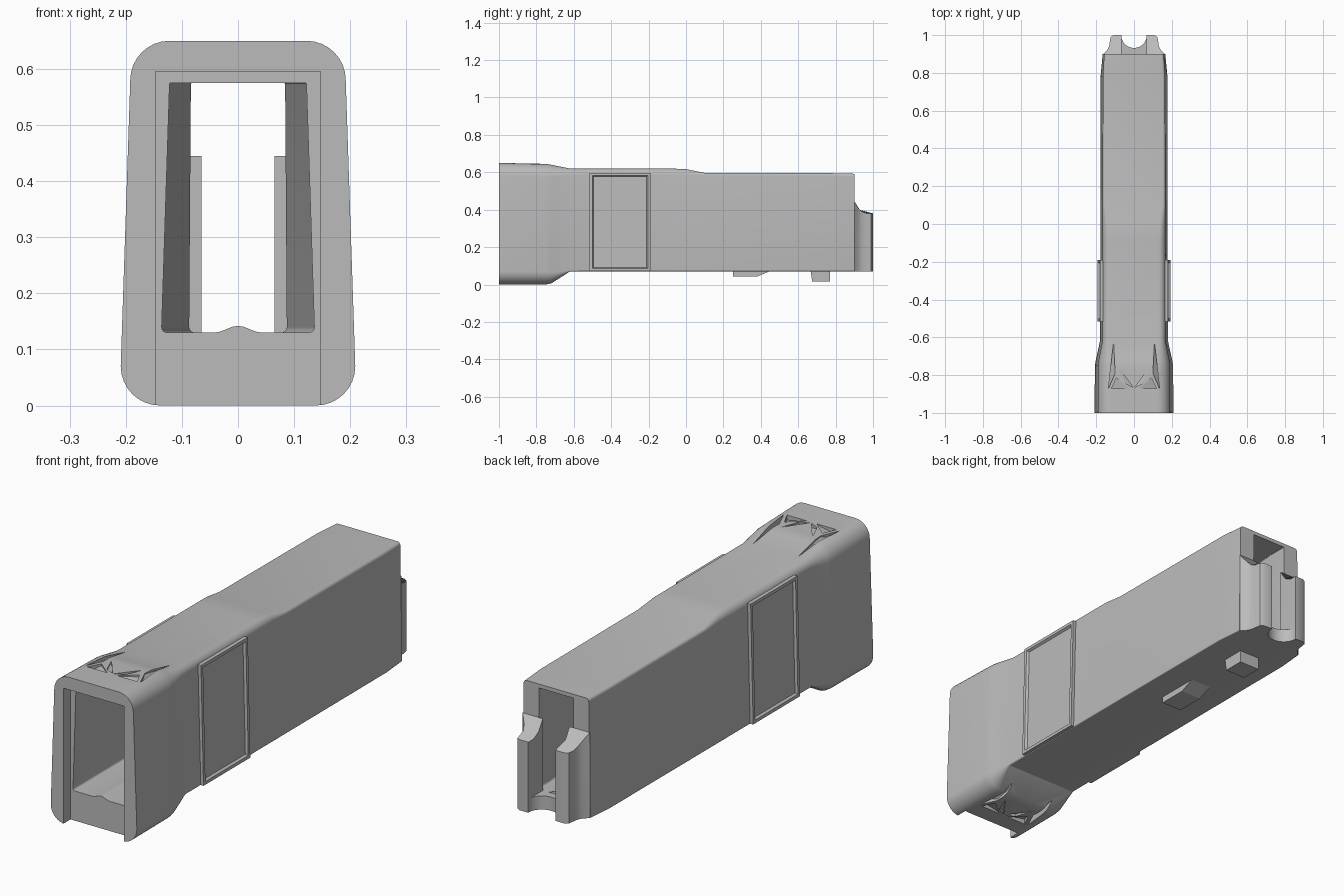
import bpy, bmesh, math
from mathutils import Vector

cube = bpy.data.objects.get("Cube")
if cube:
    bpy.data.objects.remove(cube, do_unlink=True)

grey = bpy.data.materials.new("plain_grey")
grey.use_nodes = True
COLOUR = (0.5, 0.5, 0.5, 1)
grey.diffuse_color = COLOUR
grey.node_tree.nodes["Principled BSDF"].inputs["Base Color"].default_value = COLOUR


def finish(name, bm):
    bmesh.ops.recalc_face_normals(bm, faces=bm.faces[:])
    mesh = bpy.data.meshes.new(name)
    bm.to_mesh(mesh)
    bm.free()
    mesh.materials.append(grey)
    obj = bpy.data.objects.new(name, mesh)
    bpy.context.collection.objects.link(obj)
    return obj


def loft(name, rings):
    """Skin a list of equal-length closed rings and cap both ends."""
    bm = bmesh.new()
    loops = [[bm.verts.new(p) for p in ring] for ring in rings]
    n = len(loops[0])
    for a, b in zip(loops, loops[1:]):
        for i in range(n):
            j = (i + 1) % n
            bm.faces.new((a[i], a[j], b[j], b[i]))
    bm.faces.new(loops[0])
    bm.faces.new(loops[-1])
    return finish(name, bm)


def box(name, x, y, z):
    corners = [(x[0], y[0]), (x[1], y[0]), (x[1], y[1]), (x[0], y[1])]
    return loft(name, [[(*c, h) for c in corners] for h in z])


def section(y, z0, z1, wb, wt, rb, rt, bump=0, steps=8):
    """Rounded trapezoid in the xz plane, with an optional floor bump."""
    half = []
    for i in range(5):
        t = i / 4
        half.append((0.042 * t, z0 + bump * (1 + math.cos(math.pi * t)) / 2))
    for w, z, r, start in ((wb, z0 + rb, rb, -90), (wt, z1 - rt, rt, 0)):
        for i in range(steps + 1):
            a = math.radians(start + 90 * i / steps)
            half.append((w - r + r * math.cos(a), z + r * math.sin(a)))
    left = [(-x, z) for x, z in reversed(half[1:])]
    return [Vector((x, y, z)) for x, z in half + left]


def cut(target, cutter):
    mod = target.modifiers.new("cut", "BOOLEAN")
    mod.operation = "DIFFERENCE"
    mod.solver = "EXACT"
    mod.object = cutter
    bpy.context.view_layer.objects.active = target
    bpy.ops.object.modifier_apply(modifier=mod.name)
    bpy.data.objects.remove(cutter, do_unlink=True)


def smooth(obj, angle=30):
    bpy.ops.object.select_all(action="DESELECT")
    obj.select_set(True)
    bpy.context.view_layer.objects.active = obj
    bpy.ops.object.shade_smooth_by_angle(angle=math.radians(angle))


# Long outer housing: flared front, straight body, lower rear
housing = loft("housing", [section(*s) for s in (
    (-1.0, 0, 0.65, 0.209, 0.192, 0.07, 0.07),
    (-0.75, 0, 0.645, 0.207, 0.19, 0.07, 0.07),
    (-0.72, 0.006, 0.64, 0.202, 0.187, 0.06, 0.065),
    (-0.62, 0.07, 0.62, 0.18, 0.167, 0.006, 0.035),
    (-0.08, 0.07, 0.62, 0.178, 0.166, 0.004, 0.035),
    (0.0, 0.07, 0.617, 0.178, 0.166, 0.004, 0.03),
    (0.1, 0.07, 0.597, 0.178, 0.166, 0.004, 0.014),
    (0.78, 0.07, 0.595, 0.177, 0.165, 0.004, 0.014),
    (0.9, 0.07, 0.592, 0.166, 0.158, 0.004, 0.014))])

# Hollow interior, narrowing towards the rear, and the shallow front recess
cavity = loft("cavity_cutter", [section(*s) for s in (
    (-1.1, 0.13, 0.575, 0.136, 0.122, 0.01, 0.003, 0.012),
    (0.3, 0.13, 0.575, 0.136, 0.122, 0.01, 0.003, 0.012),
    (0.82, 0.13, 0.575, 0.087, 0.084, 0.01, 0.003, 0.012),
    (1.1, 0.13, 0.575, 0.087, 0.084, 0.01, 0.003, 0.012))])
cut(housing, cavity)
cut(housing, box("recess_cutter", (-0.147, 0.147), (-1.1, -0.95), (-0.1, 0.595)))

# Faceted dents in the top and underside of the flared front: x, y, depth
DENTS = (
    ((0.135, -0.87, 0.03), (0.108, -0.62, 0.033), (0.1, -0.79, 0.008)),
    ((0.12, -0.872, 0.025), (0.025, -0.872, 0.006), (0.092, -0.815, 0.012)),
    ((0.004, -0.865, 0.022), (0.075, -0.77, 0.008), (0.045, -0.845, 0.01)))
for side in (1, -1):
    for tri in DENTS:
        top = [[(side * x, y, 0.7) for x, y, d in tri],
               [(side * x, y, 0.65 - d) for x, y, d in tri]]
        base = [[(side * x, y, -0.05) for x, y, d in tri],
                [(side * x, y, d) for x, y, d in tri]]
        cut(housing, loft("top_dent_cutter", top))
        cut(housing, loft("base_dent_cutter", base))
smooth(housing)


# Raised bordered panel on each side, following the slope of the wall
def side_panel(name, side):
    def wall(z):
        return 0.179 - (z - 0.07) * 0.023
    bm = bmesh.new()
    rows = ((-0.515, 0.072), (-0.19, 0.072), (-0.19, 0.597), (-0.515, 0.597))
    inner = [bm.verts.new((side * (wall(z) - 0.015), y, z)) for y, z in rows]
    outer = [bm.verts.new((side * (wall(z) + 0.014), y, z)) for y, z in rows]
    for i in range(4):
        j = (i + 1) % 4
        bm.faces.new((inner[i], inner[j], outer[j], outer[i]))
    bm.faces.new(inner)
    face = bm.faces.new(outer)
    bmesh.ops.recalc_face_normals(bm, faces=bm.faces[:])
    for thickness, depth in ((0.014, 0), (0.006, -0.01)):
        bmesh.ops.inset_individual(bm, faces=[face], thickness=thickness,
                                   depth=depth, use_even_offset=True)
    finish(name, bm)


side_panel("left_panel", 1)
side_panel("right_panel", -1)


# Rear posts with a swept top and fluted outer side
def post_top(y):
    return 0.38 + 0.065 * max(0, (0.965 - y) / 0.065) ** 2


POST = [(0.065, 0.9), (0.065, 0.93), (0.065, 0.965), (0.066, 1.0), (0.108, 1.0),
        (0.124, 0.99), (0.128, 0.965), (0.132, 0.94), (0.142, 0.92), (0.163, 0.9)]
for name, side in (("left_rear_post", 1), ("right_rear_post", -1)):
    post = loft(name, [[(side * x, y, 0.07) for x, y in POST],
                       [(side * x, y, post_top(y)) for x, y in POST]])
    smooth(post, 35)

# Rear floor between the posts with a round notch
notch = [(0.068 * math.cos(a), 1.0 - 0.068 * math.sin(a))
         for a in (math.pi * i / 16 for i in range(17))]
outline = [(0.07, 0.89)] + notch + [(-0.07, 0.89)]
floor = loft("rear_floor", [[(x, y, z) for x, y in outline] for z in (0.07, 0.13)])
smooth(floor)

# Lugs under the body: a ramp and a square stop
ramp = [(0.25, 0.08), (0.25, 0.042), (0.38, 0.042), (0.45, 0.072), (0.45, 0.08)]
loft("base_ramp", [[(x, y, z) for y, z in ramp] for x in (-0.05, 0.05)])
stop = [(0.665, 0.08), (0.675, 0.015), (0.77, 0.015), (0.77, 0.08)]
loft("base_stop", [[(x, y, z) for y, z in stop] for x in (-0.05, 0.05)])
